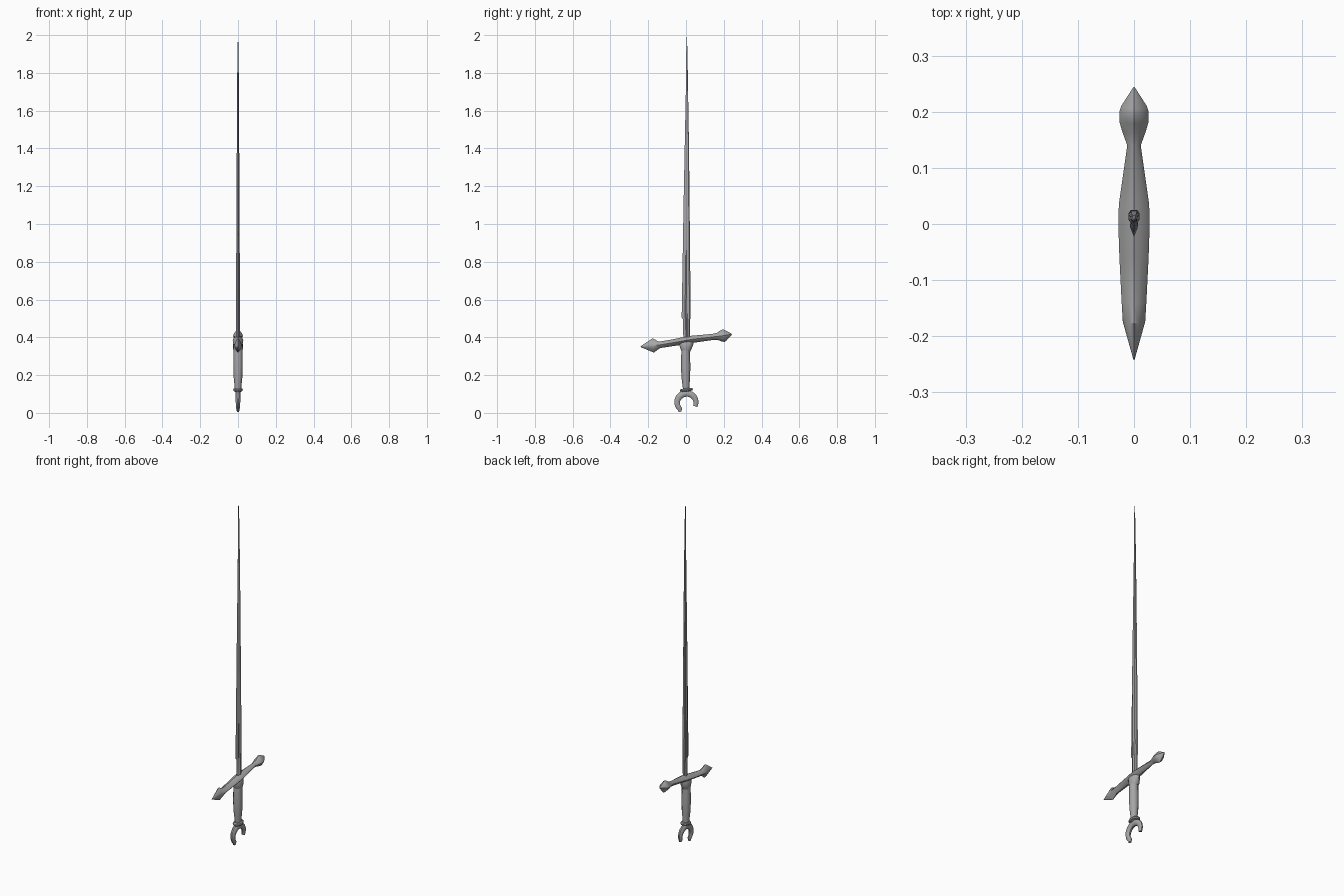
import bpy, bmesh, math
from mathutils import Vector

if "Cube" in bpy.data.objects:
    bpy.data.objects.remove(bpy.data.objects["Cube"])

steel = bpy.data.materials.new("dark_steel")
steel.diffuse_color = (0.38, 0.38, 0.38, 1)
steel.use_nodes = True
steel.node_tree.nodes["Principled BSDF"].inputs["Base Color"].default_value = steel.diffuse_color


def finish(ob, angle):
    """Dark steel material and smooth shading with sharp edges."""
    ob.data.materials.append(steel)
    bpy.ops.object.select_all(action='DESELECT')
    ob.select_set(True)
    bpy.context.view_layer.objects.active = ob
    bpy.ops.object.shade_smooth_by_angle(angle=math.radians(angle))


def loft(name, rings, angle=35):
    """Skin a list of equal-length point rings and cap both ends."""
    bm = bmesh.new()
    vs = [[bm.verts.new(p) for p in r] for r in rings]
    n = len(rings[0])
    for a, b in zip(vs, vs[1:]):
        for i in range(n):
            j = (i + 1) % n
            bm.faces.new((a[i], a[j], b[j], b[i]))
    bm.faces.new(vs[0])
    bm.faces.new(vs[-1])
    bmesh.ops.recalc_face_normals(bm, faces=bm.faces)
    me = bpy.data.meshes.new(name)
    bm.to_mesh(me)
    bm.free()
    ob = bpy.data.objects.new(name, me)
    bpy.context.collection.objects.link(ob)
    finish(ob, angle)


def sweep(name, path, sides=8, angle=35, power=1.0):
    """Sweep sections along a YZ path of (y, z, half size in plane, half size in x).
    A power above 1 pinches the ellipse towards a diamond."""
    pts = [Vector((0, p[0], p[1])) for p in path]

    def pinch(v):
        return math.copysign(abs(v) ** power, v) if abs(v) > 1e-6 else 0.0

    rings = []
    for i, (y, z, h, w) in enumerate(path):
        t = (pts[min(i + 1, len(pts) - 1)] - pts[max(i - 1, 0)]).normalized()
        up = Vector((0, -t.z, t.y))
        rings.append([pts[i] + up * h * pinch(math.sin(a)) + Vector((w * pinch(math.cos(a)), 0, 0))
                      for a in (math.tau * k / sides for k in range(sides))])
    loft(name, rings, angle)


# Blade: single edge towards -y, thick spine towards +y, fuller fading half way up
blade = [  # z, edge y, spine y, half thickness, fuller depth
    (0.38, -0.014, 0.020, 0.010, 0.003),
    (0.495, -0.016, 0.022, 0.010, 0.003),
    (0.505, -0.023, 0.025, 0.010, 0.003),
    (0.80, -0.018, 0.022, 0.0095, 0.003),
    (1.10, -0.013, 0.019, 0.008, 0.0),
    (1.40, -0.007, 0.016, 0.0065, 0.0),
    (1.70, -0.001, 0.011, 0.005, 0.0),
    (1.90, 0.001, 0.008, 0.003, 0.0),
    (1.99, 0.003, 0.005, 0.0006, 0.0)]
rings = []
for z, y0, y1, t, d in blade:
    s = y1 - y0
    half = [(t * 0.75, y0 + s * 0.38), (t * 0.85 - d, y0 + s * 0.50),
            (t, y0 + s * 0.64), (t, y0 + s * 0.86), (t * 0.55, y1)]
    rings.append([(0, y0, z)] + [(x, y, z) for x, y in half]
                 + [(-x, y, z) for x, y in reversed(half)])
loft("blade", rings, 30)

# Tilted crossguard with a ridge along the top and pointed knobs at both ends
sweep("crossguard", [
    (-0.242, 0.350, 0.001, 0.001), (-0.174, 0.357, 0.038, 0.020),
    (-0.140, 0.360, 0.017, 0.022), (-0.06, 0.373, 0.018, 0.026),
    (0.0, 0.384, 0.020, 0.028), (0.035, 0.390, 0.019, 0.027),
    (0.140, 0.402, 0.016, 0.012), (0.165, 0.405, 0.018, 0.021),
    (0.182, 0.407, 0.028, 0.026), (0.200, 0.409, 0.034, 0.026),
    (0.210, 0.411, 0.028, 0.023), (0.244, 0.417, 0.001, 0.001)], 12, 40, 1.5)

# Collar below the guard
sweep("collar", [(0, 0.325, 0.022, 0.022), (0, 0.340, 0.030, 0.026),
                 (0.001, 0.365, 0.038, 0.026), (0.002, 0.385, 0.036, 0.018)], 12)

# Grip
sweep("grip", [(0.002, 0.110, 0.016, 0.016), (0.0, 0.140, 0.018, 0.018),
               (-0.001, 0.190, 0.023, 0.023), (-0.002, 0.250, 0.025, 0.025),
               (-0.002, 0.315, 0.023, 0.024), (-0.001, 0.335, 0.022, 0.024)], 12)

# Slightly tilted ring above the pommel
bpy.ops.mesh.primitive_torus_add(major_radius=0.018, minor_radius=0.008,
                                 major_segments=16, minor_segments=8,
                                 location=(0, 0.002, 0.122), rotation=(0.12, 0, 0))
ring = bpy.context.object
ring.name = "pommel_ring"
ring.scale.y = 1.35
finish(ring, 40)

# Crescent pommel opening downwards, long arm on the -y side
arc, steps = [], 18
for i in range(steps + 1):
    u = i / steps
    a = math.radians(240 - u * 265)
    h = 0.012 + 0.006 * math.sin(math.pi * u)
    arc.append((0.003 + 0.050 * math.cos(a), 0.055 + 0.048 * math.sin(a), h,
                0.008 + 0.006 * math.sin(math.pi * u)))
arc[0] = (-0.032, 0.006, 0.008, 0.006)
sweep("crescent_pommel", arc, 10, 40)
